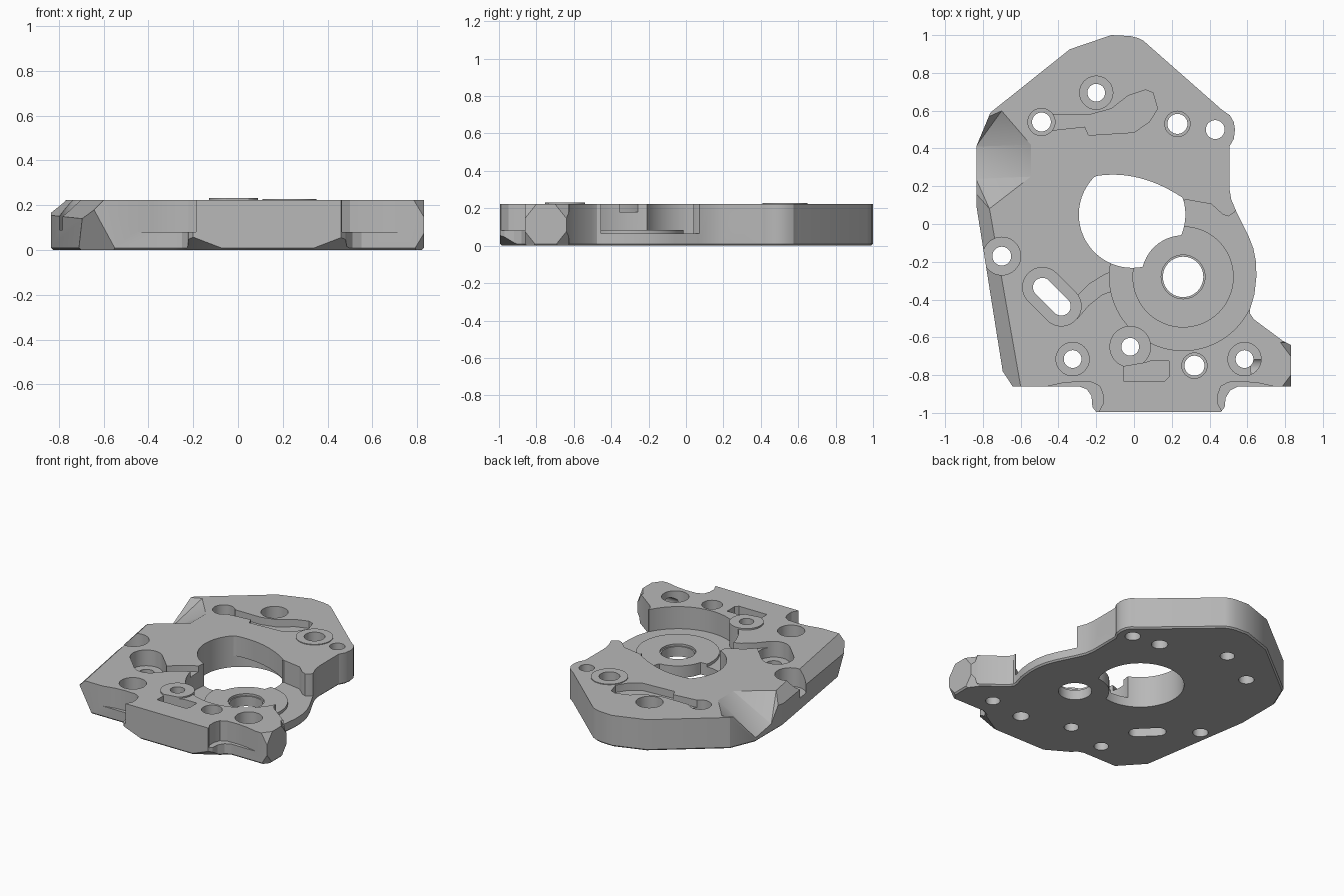
import bpy, bmesh, math
from mathutils import Vector

if "Cube" in bpy.data.objects:
    bpy.data.objects.remove(bpy.data.objects["Cube"], do_unlink=True)

TOP = 0.222
FLOOR = 0.065
BORE = Vector((0.26, -0.28))

metal = bpy.data.materials.new("grey metal")
metal.use_nodes = True
metal.diffuse_color = (0.48, 0.48, 0.48, 1)
metal.node_tree.nodes["Principled BSDF"].inputs["Base Color"].default_value = (0.48, 0.48, 0.48, 1)


def to_object(name, bm):
    bmesh.ops.recalc_face_normals(bm, faces=bm.faces)
    mesh = bpy.data.meshes.new(name)
    bm.to_mesh(mesh)
    bm.free()
    mesh.materials.append(metal)
    obj = bpy.data.objects.new(name, mesh)
    bpy.context.collection.objects.link(obj)
    return obj


def prism_mesh(points, z0, z1):
    bm = bmesh.new()
    face = bm.faces.new([bm.verts.new((p[0], p[1], z0)) for p in points])
    up = bmesh.ops.extrude_face_region(bm, geom=[face])["geom"]
    bmesh.ops.translate(bm, vec=(0, 0, z1 - z0),
                        verts=[v for v in up if isinstance(v, bmesh.types.BMVert)])
    return bm


def prism(points, z0, z1=0.4):
    return to_object("cutter", prism_mesh(points, z0, z1))


def circle(x, y, r, n=48):
    return [(x + r * math.cos(math.tau * i / n), y + r * math.sin(math.tau * i / n))
            for i in range(n)]


def slot(a, b, r):
    a, b = Vector(a), Vector(b)
    start = math.atan2(b.y - a.y, b.x - a.x) - math.pi / 2
    pts = []
    for centre, turn in ((b, 0), (a, math.pi)):
        for i in range(17):
            t = start + turn + math.pi * i / 16
            pts.append((centre.x + r * math.cos(t), centre.y + r * math.sin(t)))
    return pts


def hull(points):
    bm = bmesh.new()
    for p in points:
        bm.verts.new(p)
    res = bmesh.ops.convex_hull(bm, input=bm.verts)
    loose = [g for g in res["geom_interior"] if isinstance(g, bmesh.types.BMVert)]
    bmesh.ops.delete(bm, geom=loose, context='VERTS')
    return to_object("cutter", bm)


def corner_cutter(corner, size):
    # Slices one box corner off; the signs of size point into the body
    c = Vector(corner)
    tri = [c + Vector((size[0], 0, 0)), c + Vector((0, size[1], 0)), c + Vector((0, 0, size[2]))]
    mid = sum(tri, Vector()) / 3
    return hull([mid + (p - mid) * 1.6 for p in tri] + [c + (c - mid) * 3])


def side_cone(x, y, z, r1, r2, depth):
    # Tapered hole entering from +x
    bm = bmesh.new()
    bmesh.ops.create_cone(bm, cap_ends=True, segments=40, radius1=r2, radius2=r1, depth=depth)
    for v in bm.verts:
        v.co = Vector((x - depth / 2 + v.co.z, y + v.co.x, z + v.co.y))
    return to_object("cutter", bm)


def apply(tool, operation='DIFFERENCE'):
    mod = plate.modifiers.new("bool", 'BOOLEAN')
    mod.operation = operation
    mod.solver = 'EXACT'
    mod.object = tool
    bpy.context.view_layer.objects.active = plate
    bpy.ops.object.modifier_apply(modifier=mod.name)
    bpy.data.objects.remove(tool, do_unlink=True)


# Main plate outline with the front tab and the side ears
outline = [(-0.695, -0.78), (-0.645, -0.86), (-0.29, -0.86), (-0.25, -0.875), (-0.225, -0.91),
           (-0.22, -0.97), (-0.2, -0.995), (0.46, -0.995), (0.48, -0.97), (0.485, -0.92),
           (0.51, -0.88), (0.55, -0.86), (0.83, -0.86), (0.83, -0.64), (0.79, -0.62),
           (0.635, -0.505), (0.615, -0.475), (0.615, -0.45), (0.638, -0.37), (0.648, -0.28),
           (0.646, -0.2), (0.632, -0.13), (0.605, -0.06), (0.54, 0.07), (0.515, 0.13),
           (0.505, 0.19), (0.505, 0.41), (0.528, 0.45), (0.535, 0.5), (0.528, 0.54),
           (0.508, 0.575), (0.465, 0.605), (0.05, 0.97), (0.02, 0.985), (-0.02, 0.995),
           (-0.12, 1.0), (-0.34, 0.925), (-0.76, 0.59), (-0.835, 0.41), (-0.835, 0.1)]
bm = prism_mesh(outline, 0, TOP)
rim = [e for e in bm.edges if all(v.co.z < 0.001 for v in e.verts)]
bmesh.ops.bevel(bm, geom=rim, offset=0.01, segments=1, affect='EDGES')


def slice_off(a, b, c, outward):
    a, b, c = Vector(a), Vector(b), Vector(c)
    n = (b - a).cross(c - a)
    if n.dot(Vector(outward)) < 0:
        n.negate()
    bmesh.ops.bisect_plane(bm, geom=bm.verts[:] + bm.edges[:] + bm.faces[:],
                           plane_co=a, plane_no=n, clear_outer=True)
    bmesh.ops.holes_fill(bm, edges=[e for e in bm.edges if e.is_boundary], sides=0)


# Long left chamfer and the slanted front left corner
slice_off((-0.765, 0.08, TOP), (-0.6, -0.86, TOP), (-0.695, -0.78, 0.14), (-1, 0, 1))
slice_off((-0.695, -0.78, 0.14), (-0.64, -0.86, 0.175), (-0.545, -0.86, 0), (-1, -1, -1))
plate = to_object("mounting_plate", bm)

# Faceted scoop on the left edge
scoop = [Vector(p) for p in ((-0.7, 0.6, 0.223), (-0.545, 0.42, 0.223), (-0.545, 0.25, 0.223),
                             (-0.765, 0.08, 0.223), (-0.837, 0.41, 0.03), (-0.837, 0.24, 0.06))]
apply(hull(scoop + [p + Vector((-0.3, 0, 0.2)) for p in scoop]))

# Steps either side of the front tab
step = [(-0.47, -0.862), (-0.38, -0.842), (-0.3, -0.835), (-0.22, -0.838), (-0.18, -0.86),
        (-0.165, -0.9), (-0.163, -0.95), (-0.19, -1.0), (-0.2, -1.1), (-0.5, -1.1)]
apply(prism(step, 0.08))
apply(prism([(0.28 - x, y) for x, y in step], 0.08))

# Chamfered corners of the front right ear and of the tab underside
for y, sy in ((-0.86, 0.06), (-0.64, -0.06)):
    for z, sz in ((TOP, -0.075), (0, 0.075)):
        apply(corner_cutter((0.83, y, z), (-0.045, sy, sz)))
apply(corner_cutter((-0.22, -0.995, 0), (0.17, 0.1, 0.065)))
apply(corner_cutter((0.485, -0.995, 0), (-0.17, 0.1, 0.065)))

# Round low pocket, open to the right edge
apply(prism(circle(*BORE, 0.39, 80), FLOOR))
apply(prism([(0.2, 0.0), (0.27, 0.13), (0.41, 0.105), (0.47, 0.05), (0.5, 0.04), (0.53, 0.06),
             (0.56, 0.1), (0.8, 0.1), (0.8, -0.3), (0.66, -0.44), (0.61, -0.455), (0.4, -0.3)],
            FLOOR))

# Raised bearing ring, round boss and thin pad
apply(prism(circle(*BORE, 0.268, 64), 0.03, 0.085), 'UNION')
apply(prism(circle(-0.02, -0.65, 0.11), 0.03, 0.232), 'UNION')
apply(prism(circle(0.23, 0.53, 0.12), 0.1, 0.227), 'UNION')

# Large opening, notched around the bearing and overhung at the back
opening = []
for p in circle(-0.01, 0.05, 0.282, 96):
    d = Vector(p) - BORE
    opening.append(tuple(BORE + d.normalized() * max(d.length, 0.22)))
apply(prism(opening, -0.1, 0.08))
apply(prism([(x, min(y, 0.25 - 0.2 * x - 0.9 * x * x)) for x, y in opening], 0.05))

# Bearing bore with a shallow seat
apply(prism(circle(*BORE, 0.107), -0.1))
apply(prism(circle(*BORE, 0.116), 0.07))

# Shallow channel, slot recess and slot
apply(prism([(-0.08, -0.235), (-0.16, -0.27), (-0.24, -0.32), (-0.31, -0.39), (-0.36, -0.44),
             (-0.3, -0.5), (-0.24, -0.43), (-0.17, -0.375), (-0.08, -0.34)], 0.18))
apply(prism(slot((-0.485, -0.335), (-0.385, -0.435), 0.105), 0.11))
apply(prism(slot((-0.485, -0.335), (-0.385, -0.435), 0.05), -0.1))

# Irregular shallow recess at the back and rectangular one at the front
apply(prism([(-0.49, 0.58), (-0.23, 0.58), (-0.12, 0.61), (-0.03, 0.68), (0.06, 0.71),
             (0.1, 0.695), (0.125, 0.61), (0.08, 0.54), (0.0, 0.485), (-0.24, 0.47),
             (-0.26, 0.515), (-0.49, 0.49)], 0.17))
apply(prism([(-0.055, -0.83), (0.165, -0.83), (0.185, -0.81), (0.185, -0.725), (0.09, -0.725),
             (0.06, -0.69), (0.095, -0.65), (0.08, -0.6), (0.1, -0.725), (0.085, -0.69),
             (0.06, -0.74), (-0.055, -0.74)][:5] + [(0.06, -0.735), (-0.055, -0.755)], 0.15))

# Bolt holes: x, y, hole radius, counterbore radius
for x, y, r, wide in ((-0.2, 0.695, 0.047, 0.088), (-0.49, 0.54, 0.05, 0.072),
                      (0.23, 0.53, 0.053, 0.067), (0.43, 0.5, 0.05, 0),
                      (-0.7, -0.17, 0.05, 0.1), (-0.325, -0.715, 0.047, 0.088),
                      (-0.02, -0.65, 0.047, 0), (0.32, -0.75, 0.053, 0.067),
                      (0.585, -0.715, 0.047, 0.088)):
    apply(prism(circle(x, y, r, 32), -0.1))
    if wide:
        apply(prism(circle(x, y, wide, 40), 0.09))

# Threaded side holes on the right
apply(side_cone(0.84, -0.755, 0.125, 0.07, 0.05, 0.03))
apply(side_cone(0.82, -0.755, 0.125, 0.052, 0.052, 0.2))
apply(side_cone(0.515, 0.29, 0.128, 0.066, 0.03, 0.07))
apply(side_cone(0.46, 0.29, 0.128, 0.03, 0.03, 0.13))

bpy.ops.object.select_all(action='DESELECT')
plate.select_set(True)
bpy.context.view_layer.objects.active = plate
bpy.ops.object.shade_smooth_by_angle(angle=math.radians(25))
